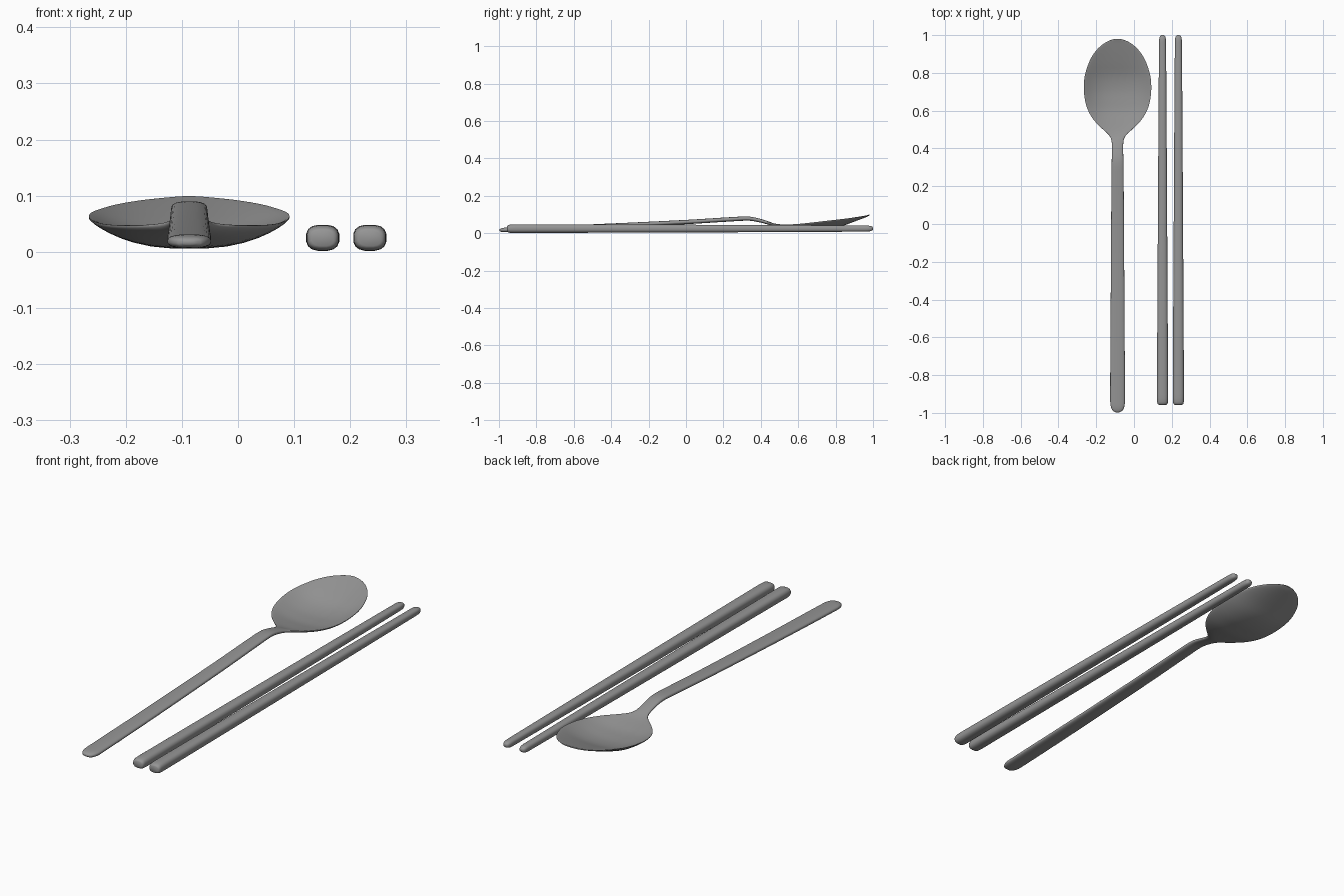
import bpy, bmesh, math

steel = bpy.data.materials.new("dark_grey")
steel.diffuse_color = (0.3, 0.3, 0.3, 1)


def catmull(rows, steps):
    """Resample section rows smoothly."""
    out = []
    for i in range(len(rows) - 1):
        p0, p1 = rows[max(i - 1, 0)], rows[i]
        p2, p3 = rows[i + 1], rows[min(i + 2, len(rows) - 1)]
        h = p2[0] - p1[0]
        for k in range(steps):
            t = k / steps
            row = [p1[0] + h * t]
            for j in range(1, len(p1)):
                m1 = (p2[j] - p0[j]) / (p2[0] - p0[0]) * h
                m2 = (p3[j] - p1[j]) / (p3[0] - p1[0]) * h
                row.append((2*t**3 - 3*t**2 + 1) * p1[j] + (t**3 - 2*t**2 + t) * m1
                           + (3*t**2 - 2*t**3) * p2[j] + (t**3 - t**2) * m2)
            out.append(row)
    out.append(list(rows[-1]))
    return out


def loft(name, cx, rows, sides, power):
    """Rows are (y, half width, mid z, dish depth, thickness)."""
    bm = bmesh.new()
    rings = []
    for y, w, z, d, t in rows:
        ring = []
        for k in range(sides):
            a = 2 * math.pi * (k + 0.5) / sides
            s = math.copysign(abs(math.cos(a)) ** power, math.cos(a))
            v = math.copysign(abs(math.sin(a)) ** power, math.sin(a))
            ring.append(bm.verts.new((cx + w * s, y, z + t / 2 * v - d * (1 - abs(s) ** 2.5))))
        rings.append(ring)
    for a, b in zip(rings, rings[1:]):
        for k in range(sides):
            n = (k + 1) % sides
            bm.faces.new((a[k], a[n], b[n], b[k]))
    bm.faces.new(rings[0])
    bm.faces.new(rings[-1])
    bmesh.ops.recalc_face_normals(bm, faces=bm.faces)
    mesh = bpy.data.meshes.new(name)
    bm.to_mesh(mesh)
    bm.free()
    mesh.materials.append(steel)
    obj = bpy.data.objects.new(name, mesh)
    bpy.context.collection.objects.link(obj)
    bpy.context.view_layer.objects.active = obj
    obj.select_set(True)
    bpy.ops.object.shade_smooth_by_angle(angle=math.radians(60))
    obj.select_set(False)


# Spoon: handle, bent neck and dished bowl in one loft
spoon = [
    (-0.997, 0.010, 0.017, 0, 0.008), (-0.990, 0.024, 0.017, 0, 0.018),
    (-0.970, 0.035, 0.018, 0, 0.024), (-0.940, 0.039, 0.019, 0, 0.025),
    (-0.500, 0.037, 0.036, 0, 0.024), (0.000, 0.034, 0.060, 0, 0.023),
    (0.280, 0.032, 0.077, 0, 0.023), (0.340, 0.031, 0.078, 0, 0.022),
    (0.390, 0.030, 0.069, 0, 0.020), (0.440, 0.032, 0.056, 0.001, 0.018),
    (0.470, 0.045, 0.049, 0.005, 0.017), (0.500, 0.077, 0.046, 0.010, 0.016),
    (0.550, 0.126, 0.046, 0.020, 0.016), (0.600, 0.156, 0.049, 0.032, 0.016),
    (0.650, 0.172, 0.054, 0.040, 0.016), (0.710, 0.179, 0.061, 0.047, 0.016),
    (0.780, 0.175, 0.069, 0.044, 0.016), (0.850, 0.154, 0.077, 0.027, 0.014),
    (0.900, 0.128, 0.084, 0.016, 0.012), (0.940, 0.093, 0.090, 0.008, 0.010),
    (0.965, 0.057, 0.094, 0.003, 0.008), (0.976, 0.030, 0.096, 0, 0.006),
    (0.980, 0.010, 0.097, 0, 0.004),
]
loft("spoon", -0.087, catmull(spoon, 3), 32, 0.78)

# Chopsticks: rounded square rods tapering to the tip
stick = [
    (-0.957, 0.020, 0.024, 0, 0.028), (-0.953, 0.026, 0.024, 0, 0.037),
    (-0.940, 0.029, 0.0245, 0, 0.045), (-0.900, 0.030, 0.025, 0, 0.047),
    (0.000, 0.025, 0.025, 0, 0.042), (0.960, 0.019, 0.025, 0, 0.033),
    (0.985, 0.017, 0.025, 0, 0.029), (0.996, 0.012, 0.025, 0, 0.020),
    (1.000, 0.006, 0.025, 0, 0.010),
]
for name, x in (("chopstick_inner", 0.151), ("chopstick_outer", 0.235)):
    loft(name, x, catmull(stick, 2), 16, 0.75)
